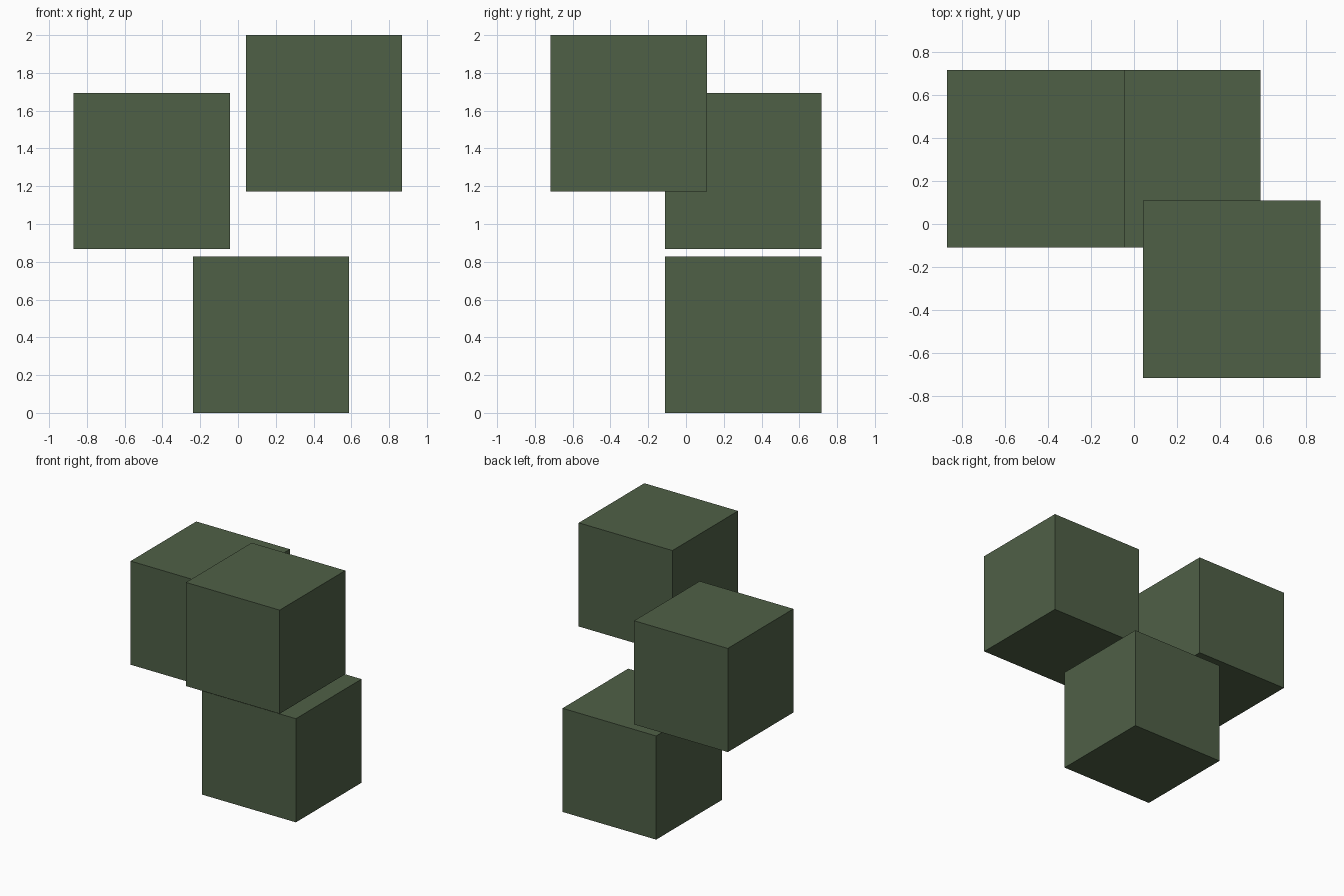
import bpy

if "Cube" in bpy.data.objects:
    bpy.data.objects.remove(bpy.data.objects["Cube"])

SIZE = 0.827

green = bpy.data.materials.new("dark_green")
green.diffuse_color = (0.078, 0.117, 0.062, 1.0)
green.use_nodes = True
green.node_tree.nodes["Principled BSDF"].inputs["Base Color"].default_value = green.diffuse_color


def add_cube(name, centre):
    bpy.ops.mesh.primitive_cube_add(size=SIZE, location=centre)
    cube = bpy.context.object
    cube.name = name
    cube.data.materials.append(green)


# Three equal, separate cubes at staggered heights
add_cube("lower_cube", (0.175, 0.303, SIZE / 2))
add_cube("left_cube", (-0.457, 0.303, 1.281))
add_cube("upper_right_cube", (0.456, -0.303, 2 - SIZE / 2))
